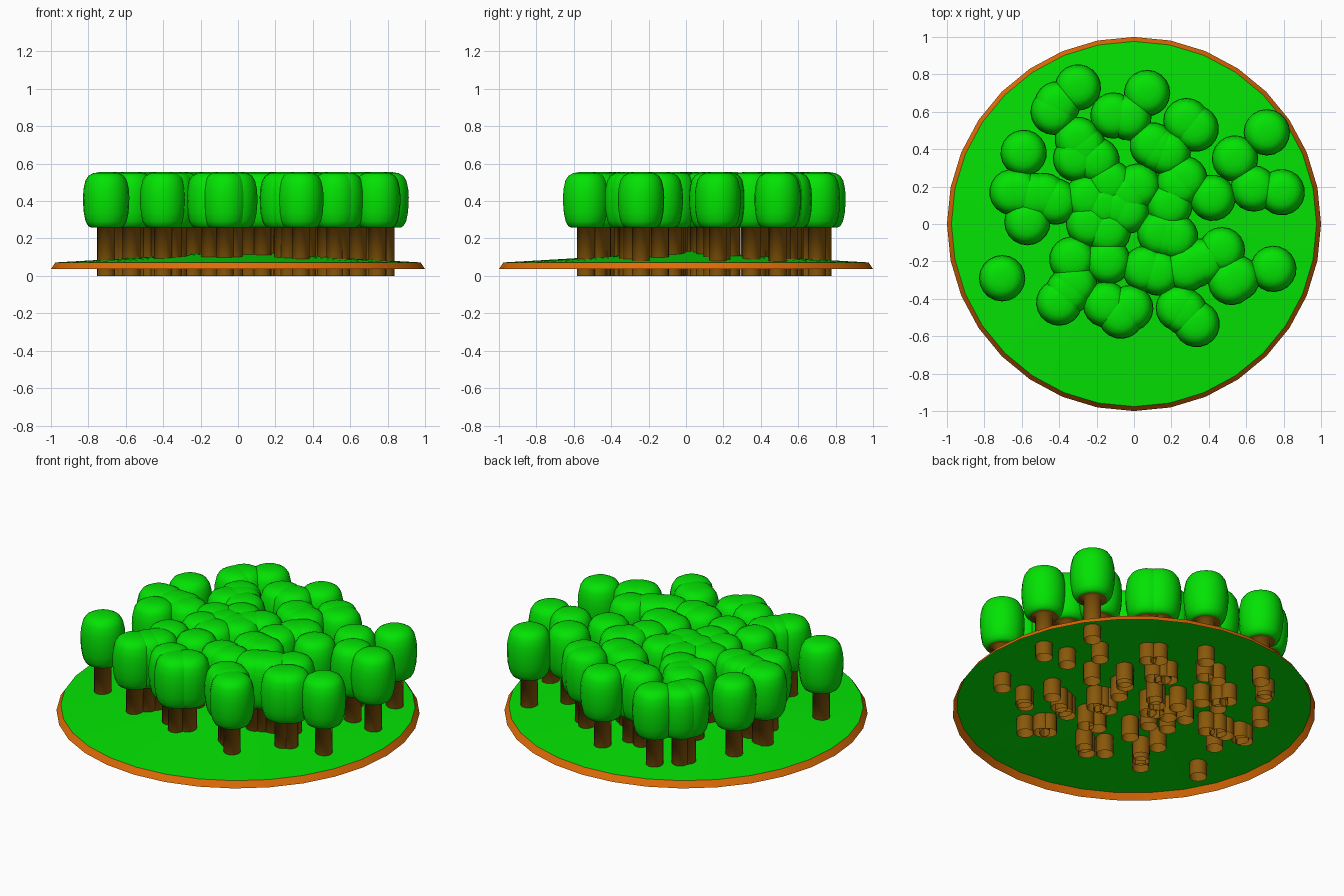
import bpy, bmesh, math, random

if "Cube" in bpy.data.objects:
    bpy.data.objects.remove(bpy.data.objects["Cube"])

random.seed(4)


def material(name, rgb):
    m = bpy.data.materials.new(name)
    m.diffuse_color = (*rgb, 1.0)
    m.use_nodes = True
    m.node_tree.nodes["Principled BSDF"].inputs["Base Color"].default_value = m.diffuse_color
    return m


GREEN = material("leaf green", (0.001, 0.77, 0.001))
ORANGE = material("earth orange", (0.75, 0.15, 0.002))
BROWN = material("bark brown", (0.25, 0.098, 0.003))


def lathe(name, profile, sides, mats, paint, sharp_angle):
    """Revolve (radius, height) rings into an open shell; radius 0 is a pole.
    paint(face) gives the material index."""
    bm = bmesh.new()
    rings = []
    for r, z in profile:
        n = 1 if r == 0 else sides
        rings.append([bm.verts.new((r * math.cos(math.tau * i / sides),
                                    r * math.sin(math.tau * i / sides), z))
                      for i in range(n)])
    for a, b in zip(rings, rings[1:]):
        for i in range(sides):
            j = (i + 1) % sides
            if len(b) == 1:
                bm.faces.new((a[i], a[j], b[0]))
            else:
                bm.faces.new((a[i], a[j], b[j], b[i]))
    bm.normal_update()
    for f in bm.faces:
        f.smooth = True
        f.material_index = paint(f)
    for e in bm.edges:
        e.smooth = e.calc_face_angle(0) < sharp_angle
    mesh = bpy.data.meshes.new(name)
    bm.to_mesh(mesh)
    bm.free()
    for m in mats:
        mesh.materials.append(m)
    return mesh


def place(name, mesh, x=0, y=0, turn=0):
    ob = bpy.data.objects.new(name, mesh)
    ob.location = (x, y, 0)
    ob.rotation_euler.z = turn
    bpy.context.collection.objects.link(ob)


# Ground: hollow shallow green mound with a bevelled orange rim
ground = lathe("ground", [(1.0, 0.036), (0.976, 0.072), (0.65, 0.091),
                          (0.3, 0.113), (0, 0.132)], 32, [GREEN, ORANGE],
               lambda f: 1 if f.normal.z < 0.9 else 0, math.radians(20))
place("ground", ground)

# Tree: open tube trunk, brown underside, rounded flat-topped crown
tree = lathe("tree", [(0.048, 0), (0.048, 0.258), (0.080, 0.258),
                      (0.096, 0.267), (0.110, 0.292), (0.119, 0.335),
                      (0.123, 0.38), (0.124, 0.42), (0.121, 0.465),
                      (0.111, 0.51), (0.095, 0.535), (0.070, 0.549),
                      (0.035, 0.555), (0, 0.556)], 20, [GREEN, BROWN],
             lambda f: 1 if f.calc_center_median().z < 0.2585 else 0, math.pi)

# Grove: tree positions
TREES = [
    (-.30, .73), (-.43, .60), (.07, .70), (-.11, .58), (-.03, .57),
    (.28, .55), (.33, .51), (.71, .49), (-.59, .38), (-.30, .45),
    (-.31, .35), (-.20, .34), (.10, .42), (.18, .38), (.54, .35),
    (-.65, .17), (-.53, .15), (-.42, .12), (-.57, .01), (-.13, .22),
    (.02, .20), (.27, .24), (.42, .14), (.64, .19), (.79, .17),
    (.19, .10), (-.25, .14), (-.16, .10), (-.04, .07), (-.24, 0),
    (-.14, -.04), (.14, -.05), (.22, -.07), (-.33, -.19), (-.14, -.20),
    (.06, -.24), (.13, -.26), (.28, -.24), (.37, -.20), (.47, -.14),
    (.745, -.24), (.52, -.31), (-.705, -.29), (-.32, -.32), (-.40, -.42),
    (-.15, -.43), (-.07, -.49), (-.02, -.45), (.24, -.45), (.335, -.535),
    # denser infill
    (-.41, .64), (-.48, .15), (.27, -.47), (.55, -.29), (-.35, -.36),
    (-.27, .41), (-.08, .09), (.13, .40), (.32, -.22), (-.62, .17),
    (.24, .21), (.18, -.06), (-.03, .16),
]
for x, y in TREES:
    place("tree", tree, x, y, random.uniform(0, math.tau))
